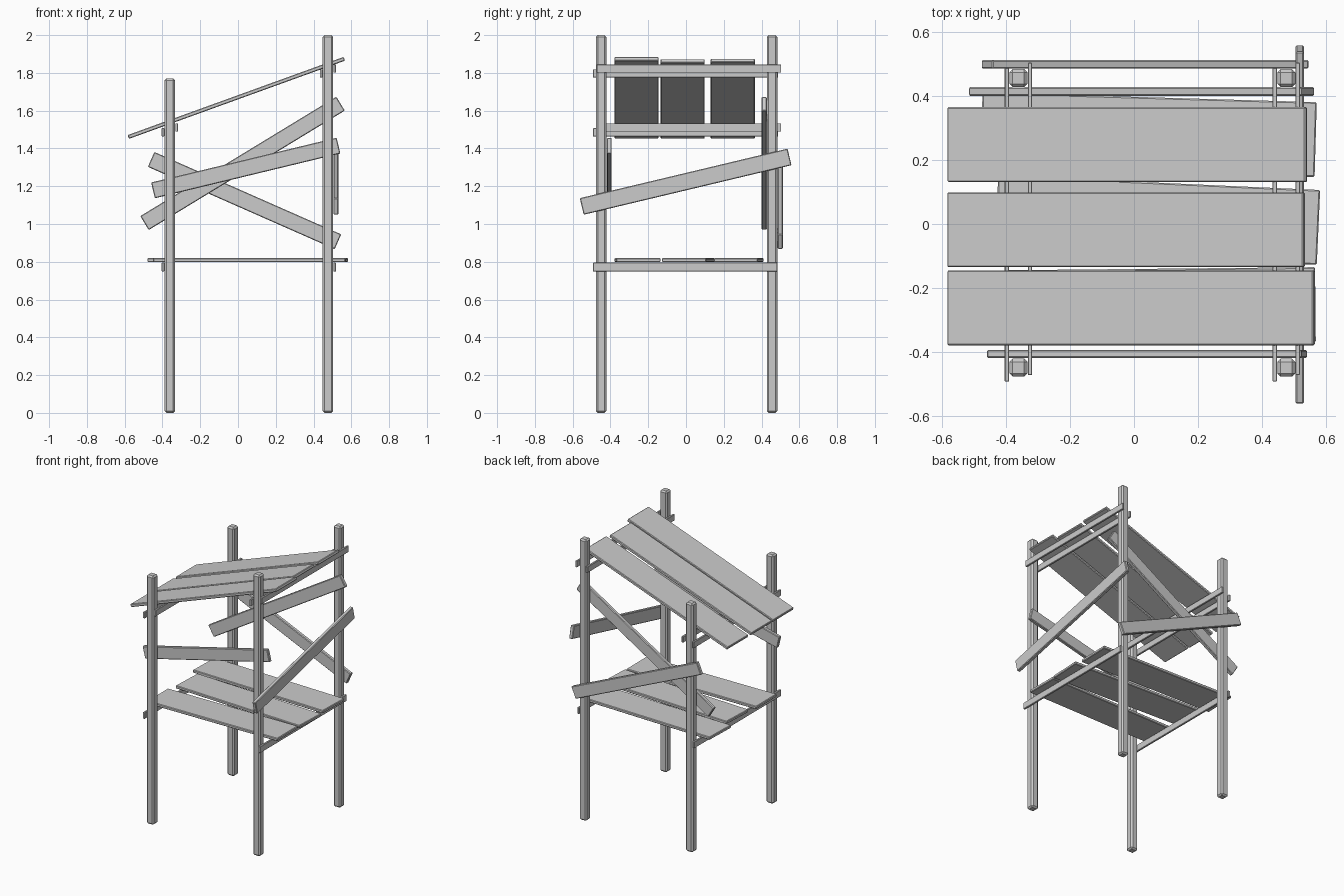
import bpy
from math import atan2, hypot
from mathutils import Euler

if "Cube" in bpy.data.objects:
    bpy.data.objects.remove(bpy.data.objects["Cube"])


def box(name, center, size, rot=(0, 0, 0), bevel=0.004):
    """Bevelled timber with its size baked into the mesh."""
    bpy.ops.mesh.primitive_cube_add(size=1)
    ob = bpy.context.object
    ob.name = name
    for v in ob.data.vertices:
        v.co = [c * s for c, s in zip(v.co, size)]
    ob.location = center
    ob.rotation_euler = Euler(rot)
    mod = ob.modifiers.new("Bevel", 'BEVEL')
    mod.width = bevel
    mod.segments = 1
    return ob


def span_x(name, a, b, y, depth, thick):
    """Board from a to b, both given as (x, z), at a given y."""
    dx, dz = b[0] - a[0], b[1] - a[1]
    return box(name, ((a[0] + b[0]) / 2, y, (a[1] + b[1]) / 2),
               (hypot(dx, dz), depth, thick), (0, -atan2(dz, dx), 0))


# Corner posts: shorter on the left, taller on the right
for side, x, h in (("left", -0.361, 1.77), ("right", 0.476, 2.0)):
    for end, y in (("front", -0.449), ("back", 0.456)):
        box(f"{end}_{side}_post", (x, y, h / 2), (0.056, 0.056, h), bevel=0.01)

# Pairs of rails clamping the posts under the roof
for side, x, z in (("left", -0.361, 1.485), ("right", 0.476, 1.797)):
    box(f"{side}_roof_rail_low", (x - 0.036, -0.002, z), (0.014, 0.98, 0.044), bevel=0.002)
    box(f"{side}_roof_rail_high", (x + 0.036, 0.016, z + 0.026), (0.014, 0.976, 0.044), bevel=0.002)

# Rails on the outer faces of the posts under the floor
for side, x in (("left", -0.397), ("right", 0.512)):
    box(f"{side}_floor_rail", (x, -0.005, 0.772), (0.014, 0.975, 0.046), bevel=0.002)

# Floor planks, laid slightly crooked
for name, x0, x1, y, turn in (("front", -0.45, 0.567, -0.257, 0.01),
                              ("middle", -0.43, 0.577, 0.012, -0.045),
                              ("back", -0.477, 0.568, 0.279, -0.029)):
    box(f"{name}_floor_plank", ((x0 + x1) / 2, y, 0.809),
        (x1 - x0, 0.234, 0.021), (0, 0, turn))

# Sloping roof planks
for name, x1, y in (("front", 0.563, -0.262), ("middle", 0.532, -0.018), ("back", 0.539, 0.248)):
    x0 = -0.581
    z = lambda x: 1.671 + 0.362 * x
    span_x(f"{name}_roof_plank", (x0, z(x0)), (x1, z(x1)), y, 0.234, 0.021)

# Diagonal boards on the front and back
span_x("front_brace", (-0.45, 1.178), (0.532, 1.415), -0.406, 0.025, 0.086)
span_x("back_inner_brace", (-0.495, 1.005), (0.543, 1.637), 0.414, 0.027, 0.086)
span_x("back_outer_brace", (-0.46, 1.342), (0.529, 0.906), 0.499, 0.027, 0.086)

# Diagonal board on the right side
dy, dz = 1.1, 0.262
box("right_brace", (0.518, -0.002, 1.224), (0.026, hypot(dy, dz), 0.09), (atan2(dz, dy), 0, 0))
